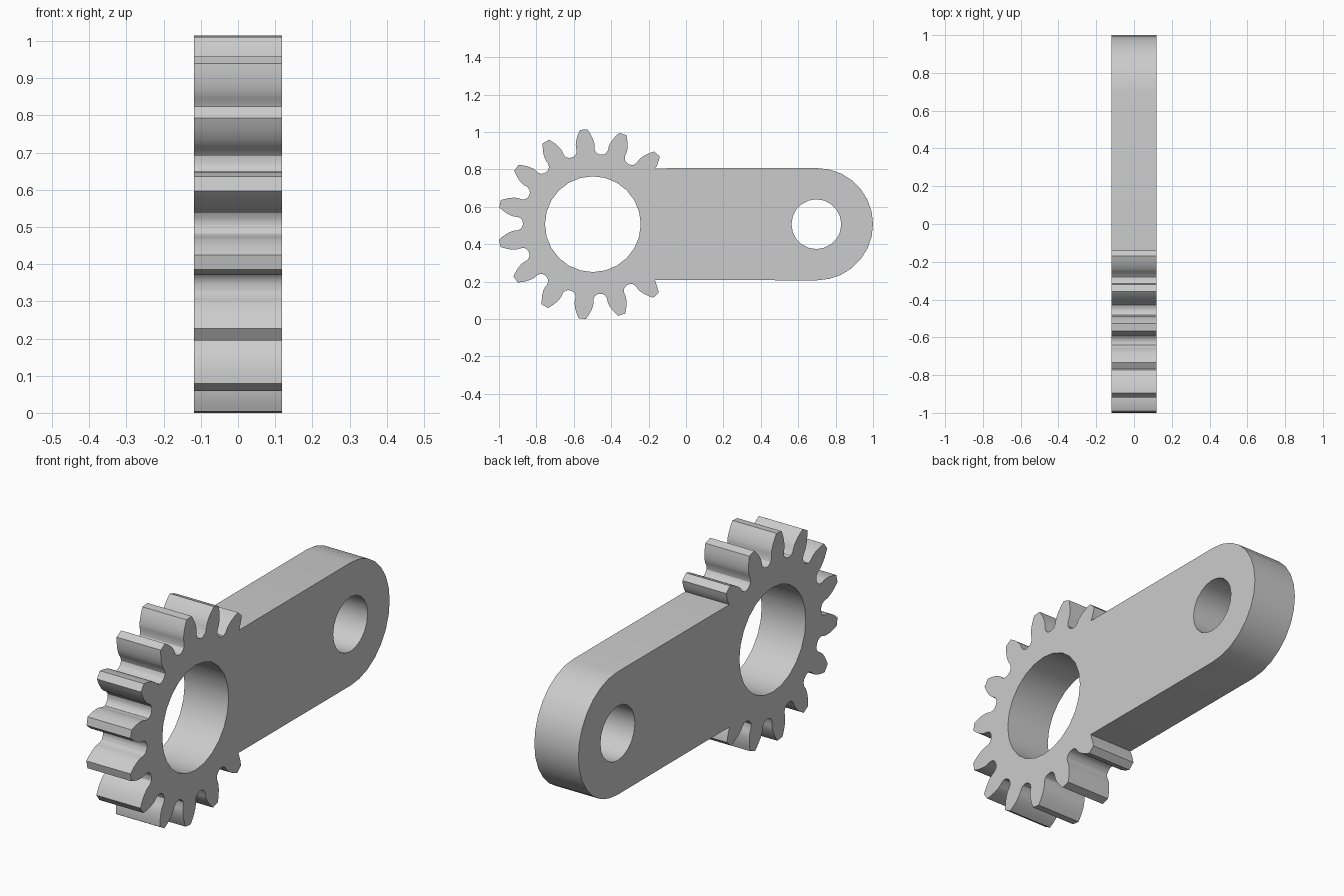
import bpy, bmesh
from math import radians, sin, cos, tan, acos, pi, tau
from mathutils import Vector

cube = bpy.data.objects.get("Cube")
if cube:
    bpy.data.objects.remove(cube, do_unlink=True)

HALF_THICK = 0.119
MID_Z = 0.507
GEAR_Y, END_Y = -0.498, 0.70
BAR_HALF = 0.299
TEETH, TIP_R = 15, 0.5085
MODULE = 2 * TIP_R / (TEETH + 2)
PITCH_R = MODULE * TEETH / 2
BASE_R = PITCH_R * cos(radians(20))
ROOT_R = PITCH_R - 1.25 * MODULE
FIRST_TOOTH = radians(47.6)


def involute(r):
    a = acos(min(1, BASE_R / r))
    return tan(a) - a


def half_angle(r):
    return pi / (2 * TEETH) + involute(PITCH_R) - involute(r)


def polar(cy, r, a):
    return (cy + r * cos(a), MID_Z + r * sin(a))


def circle(cy, r, n):
    return [polar(cy, r, tau * i / n) for i in range(n)]


# One tooth: rounded root, then the involute flank up to the tip
steps = 7
flank = [(ROOT_R, pi / TEETH), (ROOT_R + 0.002, 0.175), (ROOT_R + 0.011, 0.138), (0.402, 0.120)]
for i in range(steps):
    r = BASE_R + (TIP_R - BASE_R) * i / (steps - 1)
    flank.append((r, half_angle(r)))

# Outline: top corner of the bar, toothed sector, bottom corner, round end
outline = [(-0.164, MID_Z + BAR_HALF)]
for k in range(12):
    centre = FIRST_TOOTH + k * tau / TEETH
    rising = [(r, centre - a) for r, a in flank]
    falling = [(r, centre + a) for r, a in reversed(flank[1:])]
    for r, a in rising + falling:
        y, z = polar(GEAR_Y, r, a)
        inside_bar = y > GEAR_Y and abs(z - MID_Z) < BAR_HALF + 0.006
        if not inside_bar:
            outline.append((y, z))
outline.append((-0.166, MID_Z - BAR_HALF))
arc = 14
outline += [polar(END_Y, BAR_HALF + 0.001, -pi / 2 + pi * i / arc) for i in range(arc + 1)]

# Plate with the two bores, filled and extruded across x
bm = bmesh.new()
for loop in (outline, circle(GEAR_Y, 0.256, 24), circle(END_Y - 0.003, 0.133, 20)):
    verts = [bm.verts.new((-HALF_THICK, y, z)) for y, z in loop]
    for i, v in enumerate(verts):
        bm.edges.new((v, verts[(i + 1) % len(verts)]))
bmesh.ops.triangle_fill(bm, use_beauty=True, use_dissolve=False,
                        edges=bm.edges[:], normal=Vector((-1, 0, 0)))
solid = bmesh.ops.extrude_face_region(bm, geom=bm.faces[:], use_keep_orig=True)
moved = [g for g in solid["geom"] if isinstance(g, bmesh.types.BMVert)]
bmesh.ops.translate(bm, verts=moved, vec=(2 * HALF_THICK, 0, 0))
bmesh.ops.recalc_face_normals(bm, faces=bm.faces[:])

mesh = bpy.data.meshes.new("sector_gear_arm")
bm.to_mesh(mesh)
bm.free()
arm = bpy.data.objects.new("sector_gear_arm", mesh)
bpy.context.collection.objects.link(arm)

# Plain grey material
grey = bpy.data.materials.new("light_grey")
grey.use_nodes = True
colour = (0.6, 0.6, 0.6, 1)
grey.diffuse_color = colour
for node in grey.node_tree.nodes:
    if node.type == "BSDF_PRINCIPLED":
        node.inputs["Base Color"].default_value = colour
mesh.materials.append(grey)

# Smooth curved walls, sharp rims
bpy.ops.object.select_all(action="DESELECT")
arm.select_set(True)
bpy.context.view_layer.objects.active = arm
bpy.ops.object.shade_smooth_by_angle(angle=radians(30))
